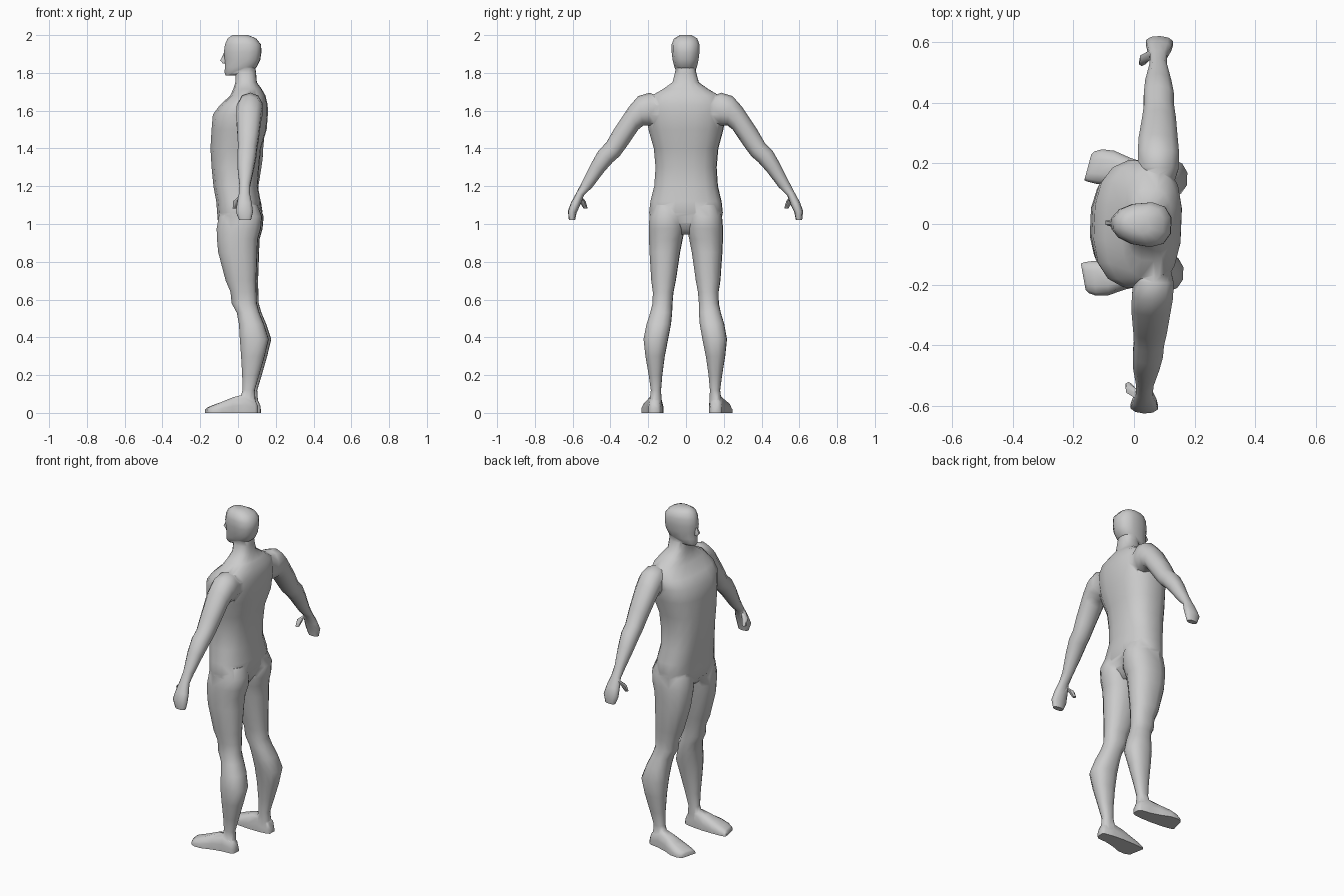
import bpy, bmesh
from math import cos, sin, pi, radians
from mathutils import Vector, Matrix


def power(a, e):
    return abs(a) ** e * (1 if a >= 0 else -1)


def ring(c, u, v, n, e=0.85, taper=0):
    """Rounded section round c; taper narrows v on the -u side."""
    pts = []
    for i in range(n):
        a = 2 * pi * (i + 0.5) / n
        p, q = power(cos(a), e), power(sin(a), e)
        pts.append(Vector(c) + Vector(u) * p + Vector(v) * q * (1 + taper * p))
    return pts


def loft(name, rings, side=1):
    """Skin a closed tube over the rings; side=-1 mirrors it in y."""
    bm = bmesh.new()
    loops = [[bm.verts.new((p.x, p.y * side, p.z)) for p in r] for r in rings]
    n = len(loops[0])
    for a, b in zip(loops, loops[1:]):
        for i in range(n):
            j = (i + 1) % n
            bm.faces.new((a[i], a[j], b[j], b[i]))
    bm.faces.new(loops[0])
    bm.faces.new(loops[-1])
    bmesh.ops.recalc_face_normals(bm, faces=bm.faces)
    me = bpy.data.meshes.new(name)
    bm.to_mesh(me)
    bm.free()
    ob = bpy.data.objects.new(name, me)
    bpy.context.collection.objects.link(ob)
    return ob


def level(z, x0, x1, y0, y1, n=12, e=0.85, taper=0):
    """Horizontal section from its front, back, inner and outer limits."""
    return ring(((x0 + x1) / 2, (y0 + y1) / 2, z), ((x1 - x0) / 2, 0, 0),
                (0, (y1 - y0) / 2, 0), n, e, taper)


# Torso and neck: z, front, back, half width
TORSO = [(0.945, -0.06, 0.06, 0.10), (1.0, -0.105, 0.10, 0.185), (1.06, -0.11, 0.118, 0.197),
         (1.12, -0.115, 0.12, 0.19), (1.2, -0.13, 0.105, 0.17), (1.3, -0.14, 0.112, 0.163),
         (1.4, -0.146, 0.122, 0.172), (1.5, -0.14, 0.152, 0.2), (1.58, -0.133, 0.158, 0.213),
         (1.63, -0.095, 0.157, 0.213), (1.68, -0.04, 0.145, 0.18), (1.715, -0.025, 0.125, 0.12),
         (1.75, -0.014, 0.1, 0.07), (1.8, -0.012, 0.096, 0.057), (1.84, 0.0, 0.09, 0.05)]
# Head: z, front, back, half width
HEAD = [(1.787, -0.066, -0.005, 0.028), (1.802, -0.073, 0.06, 0.045), (1.83, -0.071, 0.1, 0.058),
        (1.87, -0.072, 0.12, 0.067), (1.91, -0.077, 0.126, 0.072), (1.95, -0.071, 0.124, 0.072),
        (1.982, -0.057, 0.098, 0.06), (2.0, -0.03, 0.055, 0.03)]
NOSE = [(1.9, -0.078, -0.05, 0.006), (1.866, -0.097, -0.05, 0.012), (1.85, -0.082, -0.05, 0.013)]
# Leg: z, front, back, inner, outer
LEG = [(1.1, -0.07, 0.11, 0.03, 0.17), (1.04, -0.1, 0.134, 0.008, 0.194),
       (0.975, -0.111, 0.128, 0.004, 0.198), (0.92, -0.109, 0.112, 0.016, 0.197),
       (0.85, -0.102, 0.109, 0.03, 0.194), (0.7, -0.062, 0.103, 0.052, 0.184),
       (0.64, -0.036, 0.104, 0.064, 0.175), (0.58, -0.03, 0.106, 0.069, 0.176),
       (0.53, -0.002, 0.12, 0.07, 0.188), (0.47, 0.01, 0.145, 0.075, 0.207),
       (0.39, 0.015, 0.171, 0.09, 0.222), (0.3, 0.022, 0.149, 0.108, 0.212),
       (0.2, 0.028, 0.12, 0.122, 0.195), (0.12, 0.03, 0.096, 0.129, 0.184),
       (0.07, 0.015, 0.1, 0.126, 0.19), (0.02, 0.01, 0.1, 0.126, 0.19)]
# Foot: x, inner, outer, top, slant of the toe line
FOOT = [(0.113, 0.14, 0.182, 0.035, 0), (0.098, 0.13, 0.195, 0.07, 0), (0.04, 0.122, 0.202, 0.1, 0),
        (-0.02, 0.12, 0.218, 0.084, 0), (-0.08, 0.122, 0.24, 0.06, 0.005),
        (-0.13, 0.126, 0.243, 0.042, 0.015), (-0.16, 0.132, 0.235, 0.03, 0.02),
        (-0.17, 0.137, 0.225, 0.022, 0.02)]
# Arm and hand: upper edge y z, lower edge y z, front, back
ARM = [(0.1, 1.66, 0.13, 1.52, 0.02, 0.12), (0.19, 1.695, 0.185, 1.52, 0.003, 0.142),
       (0.25, 1.677, 0.222, 1.522, 0.0, 0.142), (0.3, 1.62, 0.25, 1.5, 0.0, 0.136),
       (0.38, 1.5, 0.31, 1.412, 0.01, 0.126), (0.42, 1.43, 0.35, 1.358, 0.014, 0.118),
       (0.46, 1.39, 0.385, 1.328, 0.012, 0.116), (0.5, 1.32, 0.43, 1.278, 0.015, 0.106),
       (0.55, 1.22, 0.495, 1.193, 0.028, 0.088), (0.576, 1.17, 0.538, 1.153, 0.028, 0.087),
       (0.606, 1.115, 0.558, 1.1, 0.018, 0.1), (0.623, 1.07, 0.577, 1.06, 0.012, 0.106),
       (0.618, 1.02, 0.585, 1.02, 0.03, 0.095)]
# Thumb: centre and radius
THUMB = [(0.045, 0.568, 1.15, 0.016), (0.012, 0.548, 1.12, 0.017), (0.004, 0.532, 1.082, 0.011)]

body = loft("body", [level(z, a, b, -w, w, 16, 0.8) for z, a, b, w in TORSO])
parts = [loft("head", [level(z, a, b, -w, w, 12, 0.85, 0.18) for z, a, b, w in HEAD]),
         loft("nose", [level(z, a, b, -w, w, 6) for z, a, b, w in NOSE])]
for s in (1, -1):
    parts.append(loft("leg", [level(*r) for r in LEG], s))
    parts.append(loft("foot", [ring((x + k / 2, (a + b) / 2, 0), (k / 2, (b - a) / 2, 0), (0, 0, h), 12, 0.65)
                               for x, a, b, h, k in FOOT], s))
    parts.append(loft("arm", [ring(((x0 + x1) / 2, (ya + yb) / 2, (za + zb) / 2), ((x1 - x0) / 2, 0, 0),
                                   (0, (ya - yb) / 2, (za - zb) / 2), 10, 0.9)
                              for ya, za, yb, zb, x0, x1 in ARM], s))
    parts.append(loft("thumb", [ring((x, y, z), (r, 0, 0), (0, r, 0), 6, 1) for x, y, z, r in THUMB], s))

# Merge the parts into one skin
bpy.context.view_layer.objects.active = body
for p in parts:
    m = body.modifiers.new("union", 'BOOLEAN')
    m.operation, m.solver, m.object = 'UNION', 'EXACT', p
    bpy.ops.object.modifier_apply(modifier=m.name)
    bpy.data.objects.remove(p)

# Flat soles, soft joints and the slight turn of the stance
bm = bmesh.new()
bm.from_mesh(body.data)
bmesh.ops.remove_doubles(bm, verts=bm.verts, dist=0.004)
cut = bmesh.ops.bisect_plane(bm, geom=bm.verts[:] + bm.edges[:] + bm.faces[:], plane_co=(0, 0, 0),
                             plane_no=(0, 0, 1), clear_inner=True)
bmesh.ops.holes_fill(bm, edges=[e for e in bm.edges if e.is_boundary], sides=0)
bmesh.ops.recalc_face_normals(bm, faces=bm.faces)
bmesh.ops.rotate(bm, verts=bm.verts, cent=(0, 0, 0), matrix=Matrix.Rotation(radians(-2.4), 3, 'Z'))
bm.to_mesh(body.data)
bm.free()
body.select_set(True)
bpy.ops.object.shade_smooth_by_angle(angle=radians(60))
